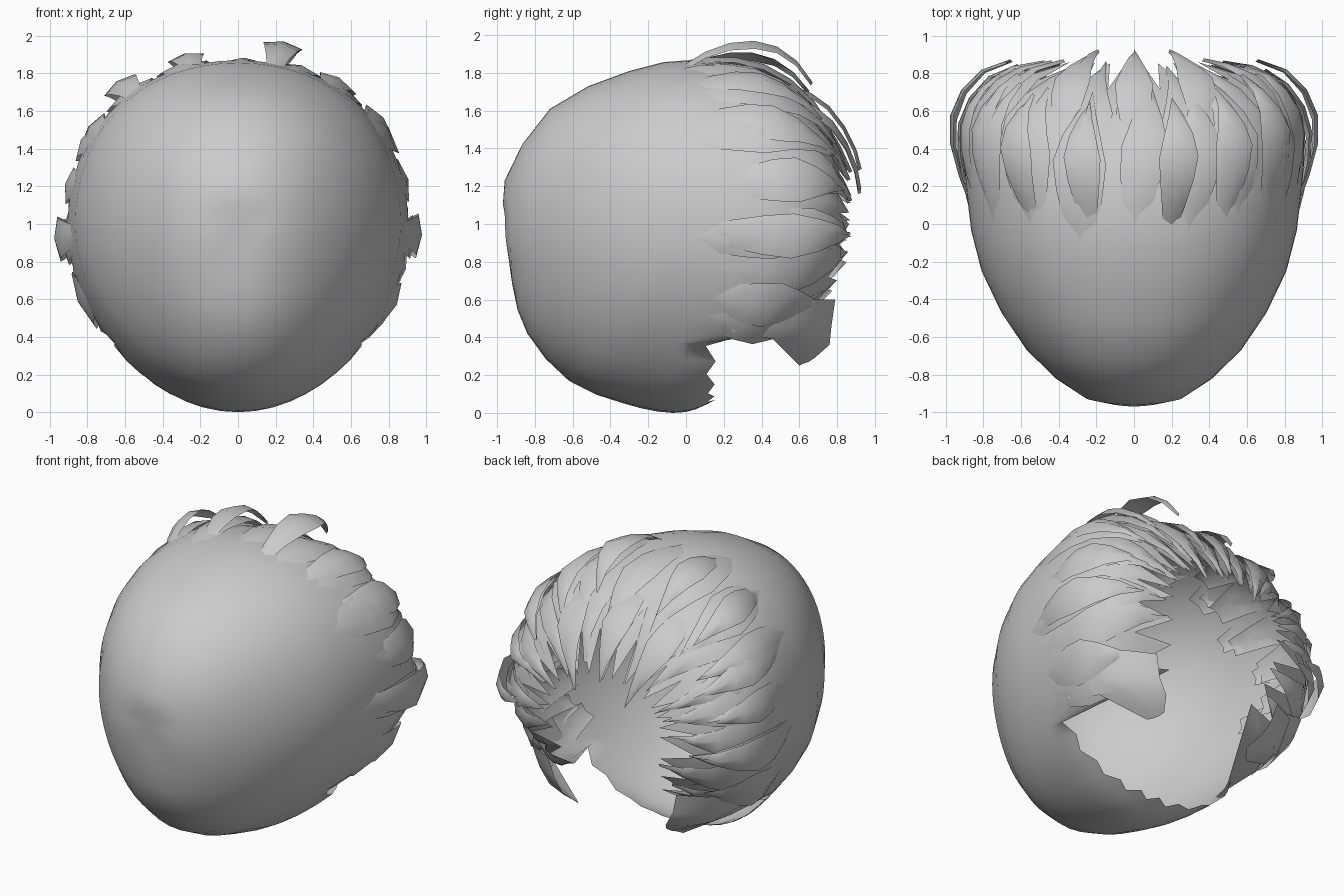
import bpy, bmesh, math, random
from mathutils import Vector

if "Cube" in bpy.data.objects:
    bpy.data.objects.remove(bpy.data.objects["Cube"])
random.seed(4)

# (y, radius) from the closed front pole to the open back rim
SIDE = [(-.95, 0), (-.93, .25), (-.67, .57), (-.25, .81), (.17, .89), (.53, .89), (.79, .70), (.87, .38)]
TOP = [(-.95, 0), (-.96, .23), (-.72, .61), (-.3, .81), (.05, .87), (.4, .80), (.68, .58), (.87, .26)]
BOT = [(-.95, 0), (-.92, .32), (-.84, .58), (-.62, .83), (-.33, .95), (-.06, 1.0), (.14, .94), (.5, .72)]


def sample(prof, s):
    s = max(0, min(6.999, s))
    i = int(s)
    f = s - i
    p = [Vector(prof[max(0, min(7, i + k))]) for k in (-1, 0, 1, 2)]
    if i == 0:
        p[0] = Vector((p[2][0], -p[2][1]))
    return 0.5 * (2 * p[1] + (p[2] - p[0]) * f + (2 * p[0] - 5 * p[1] + 4 * p[2] - p[3]) * f * f
                  + (3 * p[1] - p[0] - 3 * p[2] + p[3]) * f ** 3)


def surf(deg, s, lift=0.0):
    a = math.radians(deg)
    c, n = math.cos(a), math.sin(a)
    side, vert = sample(SIDE, s), sample(TOP if n > 0 else BOT, s)
    y = side[0] * c * c + vert[0] * n * n
    k = 1 + (.025 if n > 0 else -.02) * math.sin(2 * a) ** 2
    x, z = side[1] * c * k, vert[1] * n * k
    d = Vector((x, y * .6, z)).normalized()
    return Vector((x, y, z + 1)) + d * lift


def make(name, verts, faces):
    me = bpy.data.meshes.new(name)
    me.from_pydata([tuple(v) for v in verts], [], faces)
    bm = bmesh.new()
    bm.from_mesh(me)
    bmesh.ops.remove_doubles(bm, verts=bm.verts, dist=1e-4)
    bm.to_mesh(me)
    bm.free()
    for p in me.polygons:
        p.use_smooth = True
    ob = bpy.data.objects.new(name, me)
    bpy.context.collection.objects.link(ob)
    return ob


def grid_faces(rows, cols):
    return [(r * cols + c, r * cols + c + 1, (r + 1) * cols + c + 1, (r + 1) * cols + c)
            for r in range(rows - 1) for c in range(cols - 1)]


def rim(deg):
    # low neckline underneath, fringe everywhere else
    if math.sin(math.radians(deg)) < -.64:
        s = 3.0
        while surf(deg, s).y < .13 and s < 7:
            s += .05
        return s
    return 6.5


# main shell: shared rows in front, then stretched to a jagged rim
N, FRONT, BACK = 60, 8, 6
verts = []
for c in range(N + 1):
    deg = -90 + 360 * (c % N) / N
    e = rim(deg)
    low = math.sin(math.radians(deg)) < -.64
    e += (.08 if low else .36) * (1 if c % 2 else -1)
    steps = [4 * r / FRONT for r in range(FRONT)] + [4 + (e - 4) * r / BACK for r in range(BACK + 1)]
    verts += [surf(deg, s) for s in steps]
make("hair_shell", verts, grid_faces(N + 1, FRONT + BACK + 1))


def lock(name, deg, s0, s1, width, lift, drift=0, droop=0):
    """Pointed lock lying over the shell, rooted at s0, tip at s1."""
    vs, K = [], 7
    for k in range(K):
        t = k / (K - 1)
        w = width * min(1, .45 + 1.2 * t) * (1 - max(0, (t - .45) / .55) ** 1.3)
        h = -.01 + lift * math.sin(math.pi * min(1, t * .75))
        for j in (-1, 0, 1):
            p = surf(deg + drift * t + j * w, s0 + (s1 - s0) * t, h - (.02 if j else 0))
            p.z -= droop * t * t
            vs.append(p)
    return make(name, vs, grid_faces(K, 3))


# two layers of overlapping locks around the sides and forehead
for layer, (s0, s1, lift, step) in enumerate([(4.0, 6.98, .04, 15), (3.7, 6.3, .065, 19)]):
    deg = -30 + layer * 6
    while deg <= 212:
        lock(f"lock_{layer}_{int(deg)}", deg, s0 + random.uniform(-.3, .5),
             s1 + random.uniform(-.4, .02), random.uniform(7, 10), lift,
             random.uniform(-7, 7))
        deg += step

# raised crown locks and flared side locks
for deg, s1, w, lift in [(77, 5.7, 6, .19), (106, 5.7, 6, .13), (128, 5.7, 6, .14),
                         (57, 5.9, 7, .10), (-3, 6.3, 7, .12), (184, 6.3, 7, .12),
                         (38, 6.1, 8, .09), (150, 6.1, 7, .07)]:
    lock(f"raised_lock_{deg}", deg, 3.8, s1, w, lift)

# forehead fringe hanging into the opening
for deg, drop in [(64, .08), (90, 0), (116, .1)]:
    lock(f"fringe_{deg}", deg, 5.2, 6.99, 8, .11, 0, drop)

# cheek locks curling inward below the sides of the opening
for sx, name in ((1, "right"), (-1, "left")):
    rows = [((.79, .30, .60), (.77, .52, .60), (.66, .70, .60), (.48, .79, .60)),
            ((.73, .24, .43), (.72, .50, .46), (.62, .68, .46), (.44, .77, .46)),
            ((.66, .46, .39), (.61, .60, .38), (.53, .70, .37), (.38, .76, .36)),
            ((.40, .60, .25), (.37, .62, .26), (.35, .65, .27), (.33, .68, .29))]
    make(f"{name}_cheek_lock", [(sx * p[0], p[1], p[2]) for row in rows for p in row], grid_faces(4, 4))
